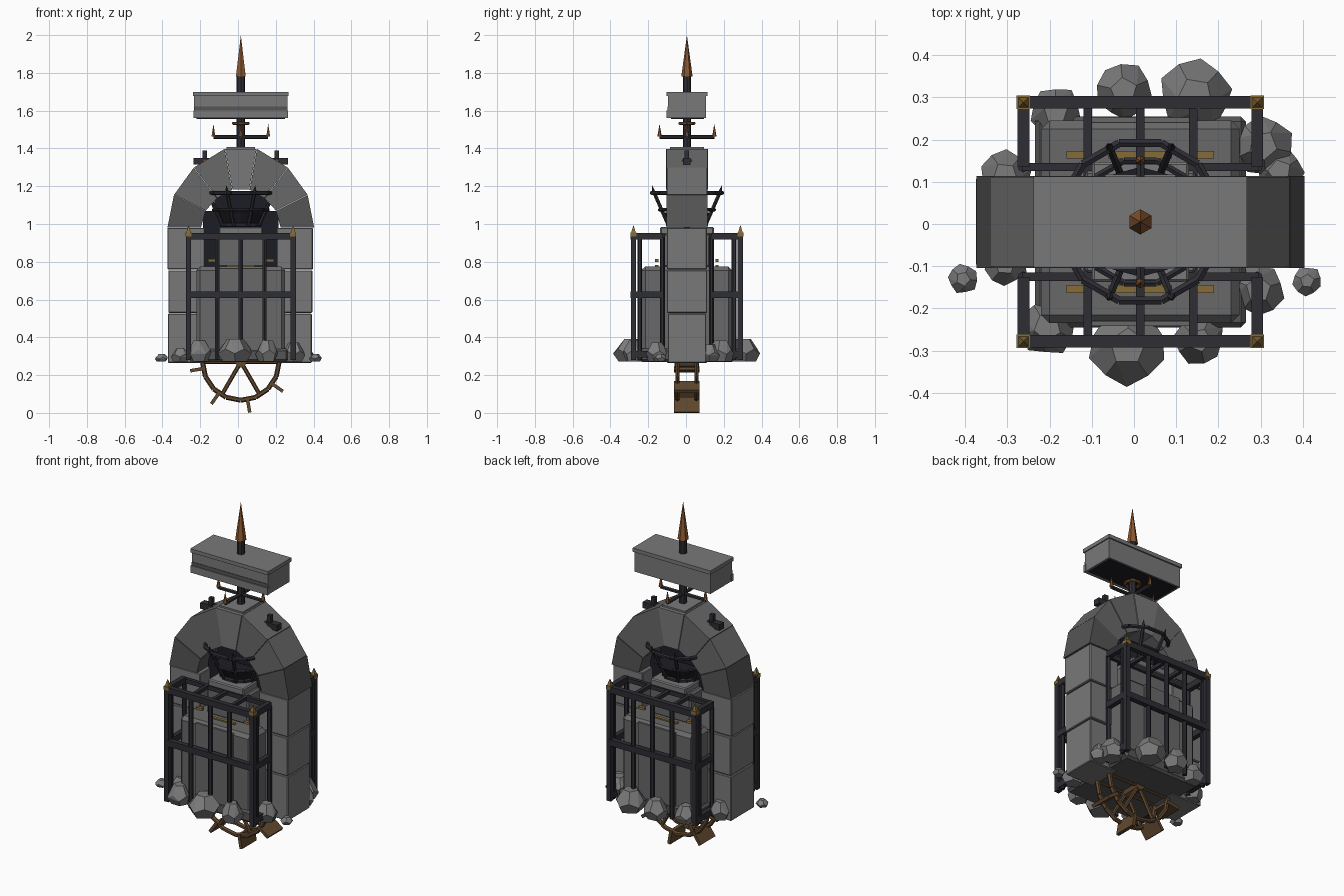
import bpy, bmesh, math, random
from mathutils import Vector, Matrix

if "Cube" in bpy.data.objects:
    bpy.data.objects.remove(bpy.data.objects["Cube"])

random.seed(4)
CX, CY = 0.015, 0.005          # the axis of the structure


def mat(name, c):
    m = bpy.data.materials.new(name)
    m.diffuse_color = (*c, 1)
    m.use_nodes = True
    m.node_tree.nodes["Principled BSDF"].inputs["Base Color"].default_value = m.diffuse_color
    return m


IRON = mat("iron", (0.026, 0.026, 0.034))
WOOD = mat("wood", (0.12, 0.065, 0.028))
COPPER = mat("copper", (0.27, 0.10, 0.03))
GOLD = mat("gold", (0.24, 0.15, 0.04))
DARK = mat("dark_lining", (0.012, 0.012, 0.018))
STONE = mat("stone", (0.19, 0.19, 0.19))
MID = mat("mid_stone", (0.14, 0.14, 0.14))
DEEP = mat("deep_stone", (0.09, 0.09, 0.09))
RUBBLE = mat("rubble_stone", (0.2, 0.2, 0.2))


def finish(bm, name, m=None):
    bmesh.ops.recalc_face_normals(bm, faces=bm.faces)
    me = bpy.data.meshes.new(name)
    bm.to_mesh(me)
    bm.free()
    ob = bpy.data.objects.new(name, me)
    ob.location = (CX, CY, 0)
    bpy.context.collection.objects.link(ob)
    me.materials.append(m or STONE)
    return ob


def box(name, lo, hi, m=None, bevel=0):
    bm = bmesh.new()
    lo, hi = Vector(lo), Vector(hi)
    bmesh.ops.create_cube(bm, size=1, matrix=Matrix.Translation((lo + hi) / 2) @ Matrix.Diagonal((*(hi - lo), 1)))
    if bevel:
        bmesh.ops.bevel(bm, geom=bm.edges[:], offset=bevel, segments=1, affect='EDGES')
    return finish(bm, name, m)


def cone(bm, a, b, r1, r2, n, spin=0):
    a, b = Vector(a), Vector(b)
    rot = (b - a).to_track_quat('Z', 'Y').to_matrix().to_4x4()
    bmesh.ops.create_cone(bm, cap_ends=True, segments=n, radius1=r1, radius2=r2, depth=(b - a).length,
                          matrix=Matrix.Translation((a + b) / 2) @ rot @ Matrix.Rotation(spin, 4, 'Z'))


def rods(name, pairs, r, m, n=6, r2=None, spin=0):
    bm = bmesh.new()
    for a, b in pairs:
        cone(bm, a, b, r, r if r2 is None else r2, n, spin)
    return finish(bm, name, m)


def circle(r, z, n, off=0):
    return [(r * math.cos(off + math.tau * i / n), r * math.sin(off + math.tau * i / n), z) for i in range(n)]


def loop(pts):
    return list(zip(pts, pts[1:] + pts[:1]))


# stone core: broad lower block, narrower pedestal and slab
box("core_footing", (-0.25, -0.25, 0.27), (0.25, 0.25, 0.34), DEEP, 0.012)
box("core_block", (-0.235, -0.24, 0.28), (0.235, 0.24, 0.775), MID, 0.02)
for s in (-1, 1):
    a, b = sorted((s * 0.235, s * 0.247))
    box("core_panel", (-0.12, a, 0.30), (0.12, b, 0.765), MID)
box("pedestal", (-0.135, -0.125, 0.77), (0.135, 0.125, 0.95), MID, 0.01)
box("pedestal_slab", (-0.115, -0.142, 0.945), (0.115, 0.142, 0.985), None, 0.006)
box("arch_lining", (-0.2, -0.015, 0.77), (0.2, 0.015, 1.07), DARK)
box("arch_lining_top", (-0.14, -0.015, 1.07), (0.14, 0.015, 1.17), DARK)
for s in (-1, 1):
    a, b = sorted((s * 0.15, s * 0.168))
    box("gold_trim", (-0.075, a, 0.77), (0.075, b, 0.782), GOLD)
    for x in (-0.155, 0.155):
        box("gold_clasp", (x - 0.02, a, 0.80), (x + 0.02, b, 0.814), GOLD)

# stacked columns
for s in (-1, 1):
    for z0, z1 in ((0.265, 0.525), (0.53, 0.755), (0.76, 0.98)):
        x = 0.39 - random.uniform(0, 0.015)
        y = 0.108 - random.uniform(0, 0.008)
        box("column_block", (min(s * 0.19, s * x), -y, z0), (max(s * 0.19, s * x), y, z1), None, 0.004)

# arch voussoirs, with fine joints between them
outer = [(0.39, 0), (0.355, 0.175), (0.25, 0.32), (0.085, 0.42)]
inner = [(0.21, 0), (0.185, 0.09), (0.125, 0.155), (0.045, 0.20)]
outer += [(-x, z) for x, z in reversed(outer)]
inner += [(-x, z) for x, z in reversed(inner)]
tones = [DEEP, MID, MID, STONE, MID, MID, DEEP]
for i in range(7):
    bm = bmesh.new()
    q = [Vector(p) for p in (outer[i], outer[i + 1], inner[i + 1], inner[i])]
    mid = sum(q, Vector((0, 0))) / 4
    q = [mid + (p - mid) * 0.985 for p in q]
    d = (0.109, 0.106, 0.109, 0.112)[min(i, 6 - i)]
    f = bm.faces.new([bm.verts.new((p.x, -d, 0.98 + p.y)) for p in q])
    g = bmesh.ops.extrude_face_region(bm, geom=[f])
    bmesh.ops.translate(bm, vec=(0, 2 * d, 0), verts=[v for v in g["geom"] if isinstance(v, bmesh.types.BMVert)])
    finish(bm, "keystone" if i == 3 else "arch_stone", tones[i])
box("keystone_cap", (-0.075, -0.09, 1.39), (0.075, 0.09, 1.408))

# iron cages front and back
for s in (-1, 1):
    yo, yi = s * 0.283, s * 0.13
    sp = math.pi / 4
    rods("cage_post", [((x, yo, 0.28), (x, yo, 0.95)) for x in (-0.277, 0.277)], 0.02, IRON, 4, None, sp)
    bars = [((x, yo, 0.28), (x, yo, 0.93)) for x in (-0.125, 0, 0.125)]
    bars += [((x, y, 0.28), (x, y, 0.93)) for x in (-0.277, 0.277) for y in (s * 0.25, yi)]
    rods("cage_bar", bars, 0.013, IRON, 6)
    for z in (0.31, 0.625, 0.935):
        if z > 0.4:
            box("cage_front_rail", (-0.29, yo - 0.015, z - 0.018), (0.29, yo + 0.015, z + 0.018), IRON)
        for x in (-0.277, 0.277):
            box("cage_side_rail", (x - 0.014, min(yo, yi), z - 0.018), (x + 0.014, max(yo, yi), z + 0.018), IRON)
    for x in (-0.125, 0, 0.125):
        box("cage_top_bar", (x - 0.01, min(yo, s * 0.11), 0.925), (x + 0.01, max(yo, s * 0.11), 0.945), IRON)
    box("cage_inner_rail", (-0.28, yi - 0.01, 0.92), (0.28, yi + 0.01, 0.945), IRON)
    for x in (-0.277, 0.277):
        box("finial_base", (x - 0.016, yo - 0.016, 0.935), (x + 0.016, yo + 0.016, 0.955), GOLD)
        rods("finial", [((x, yo, 0.953), (x, yo, 0.995))], 0.018, GOLD, 4, 0, sp)

# fire basket
e = math.pi / 8
rods("basket_rim", loop(circle(0.193, 1.165, 12, math.pi / 12)), 0.011, IRON)
rods("basket_band", loop(circle(0.15, 1.075, 12, math.pi / 12)), 0.009, IRON)
rods("basket_base_ring", loop(circle(0.105, 0.995, 12, math.pi / 12)), 0.011, IRON)
rods("basket_rib", list(zip(circle(0.105, 0.99, 8, e), circle(0.19, 1.17, 8, e))), 0.01, IRON)
rods("basket_spike", list(zip(circle(0.19, 1.165, 8, e), circle(0.2, 1.205, 8, e))), 0.012, IRON, 6, 0)
rods("basket_bowl", [((0, 0, 0.985), (0, 0, 1.06))], 0.09, DARK, 12, 0.13)

# mast, cross arms with spikes, spear tip
rods("mast", [((0, 0, 1.40), (0, 0, 1.79))], 0.022, IRON, 8)
arm = 0.145
rods("cross_arm", [((-arm, 0, 1.46), (arm, 0, 1.46)), ((0, -arm, 1.46), (0, arm, 1.46))], 0.011, IRON)
rods("arm_spike", [(p, (p[0], p[1], 1.53)) for p in circle(arm, 1.462, 4)], 0.012, COPPER, 6, 0)
rods("mast_collar", loop(circle(0.04, 1.533, 10)), 0.008, COPPER)
rods("spear_tip", [((0, 0, 1.78), (0, 0, 2.0))], 0.03, COPPER, 6, 0)

# stone roof block on the mast
box("roof_block", (-0.247, -0.1, 1.56), (0.247, 0.1, 1.685))
box("roof_cap", (-0.253, -0.108, 1.678), (0.253, 0.108, 1.7))
box("roof_front_band", (-0.25, -0.108, 1.56), (0.25, -0.09, 1.602))
box("roof_front_groove", (-0.247, -0.103, 1.602), (0.247, -0.09, 1.622), DEEP)
box("roof_underside", (-0.235, -0.085, 1.557), (0.235, 0.09, 1.565), DARK)

# clamps on the arch shoulders
for s in (-1, 1):
    a, b = sorted((s * 0.13, s * 0.25))
    box("shoulder_clamp", (a, -0.02, 1.315), (b, 0.02, 1.35), IRON)
    box("clamp_pin", (s * 0.19 - 0.012, -0.012, 1.29), (s * 0.19 + 0.012, 0.012, 1.39), IRON)
    rods("clamp_stud", [((s * 0.19, -0.026, 1.333), (s * 0.19, 0.026, 1.333))], 0.008, COPPER)

# water wheel below
HZ = 0.27
angles = [math.radians(-80 + 45 * i) for i in range(8)]


def at(r, a, y):
    return (r * math.cos(a), y, HZ + r * math.sin(a))


for y in (-0.05, 0.05):
    rods("wheel_rim", loop([at(0.203, math.tau * i / 16, y) for i in range(16)]), 0.013, WOOD)
    rods("wheel_spoke", [(at(0.01, math.tau * i / 6, y), at(0.2, math.tau * i / 6, y)) for i in range(6)], 0.011, WOOD)
rods("wheel_hub", [((0, -0.065, HZ), (0, 0.065, HZ))], 0.03, WOOD, 8)
for a in angles:
    bm = bmesh.new()
    bmesh.ops.create_cube(bm, size=1, matrix=Matrix.Translation(at(0.231, a, 0)) @ Matrix.Rotation(-a, 4, 'Y')
                          @ Matrix.Diagonal((0.082, 0.135, 0.018, 1)))
    finish(bm, "wheel_paddle", WOOD)

# rubble around the foot: x, y, radius, height
rubble = [(-0.04, 0.31, 0.065, 0.11), (0.13, 0.30, 0.085, 0.12), (-0.2, 0.26, 0.06, 0.1), (0.29, 0.18, 0.07, 0.11),
          (-0.32, 0.11, 0.06, 0.1), (0.33, 0.12, 0.055, 0.09), (-0.03, -0.295, 0.088, 0.12), (0.14, -0.28, 0.058, 0.11),
          (-0.22, -0.25, 0.065, 0.11), (0.28, -0.16, 0.06, 0.1), (-0.32, -0.1, 0.05, 0.07),
          (-0.42, -0.135, 0.034, 0.04), (0.395, -0.14, 0.034, 0.04)]
for x, y, r, h in rubble:
    bm = bmesh.new()
    turn = random.uniform(0, 6)
    for k, z, t in ((0.75, 0, 0), (1.05, 0.35, 0), (0.95, 0.55, 0.63), (0.5, 1, 0.63)):
        for px, py, _ in circle(r * k, 0, 5, turn + t):
            j = random.uniform(0.94, 1.05)
            bm.verts.new((x + px * j, y + py * j, 0.272 + h * z))
    bmesh.ops.convex_hull(bm, input=bm.verts[:])
    bmesh.ops.dissolve_limit(bm, angle_limit=0.2, verts=bm.verts[:], edges=bm.edges[:])
    finish(bm, "foot_rock", RUBBLE)
